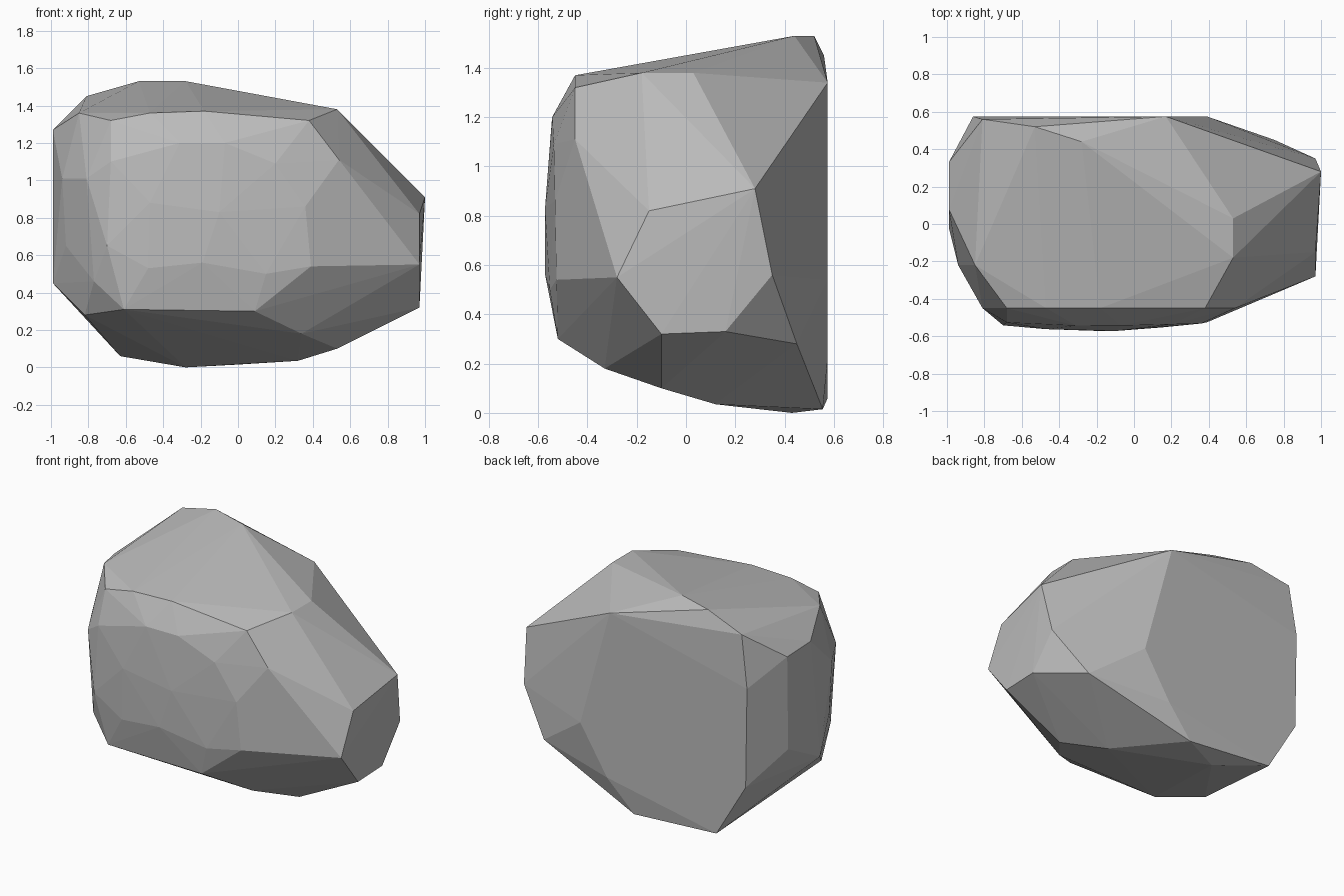
import bpy
import bmesh

default_cube = bpy.data.objects.get("Cube")
if default_cube:
    bpy.data.objects.remove(default_cube, do_unlink=True)


def make_material(name, colour):
    material = bpy.data.materials.new(name)
    material.use_nodes = True
    material.diffuse_color = colour
    material.node_tree.nodes["Principled BSDF"].inputs["Base Color"].default_value = colour
    return material


def across_x(x, corners):
    """Corners given as (y, z) on a plane facing sideways."""
    return [(x, y, z) for y, z in corners]


def across_y(y, corners):
    """Corners given as (x, z) on a plane facing front or back."""
    return [(x, y, z) for x, z in corners]


def bulging_front(corners):
    """Corners given as (x, z), laid on a shallow dome facing the front."""
    return [(x, -.575 + .13 * ((x + .2) ** 2 + (z - .72) ** 2), z) for x, z in corners]


def hull_object(name, points, material):
    """Wrap the corner points in a faceted shell and link it to the scene."""
    bm = bmesh.new()
    for point in points:
        bm.verts.new(point)
    result = bmesh.ops.convex_hull(bm, input=bm.verts[:])
    unused = {item for key in ("geom_interior", "geom_unused") for item in result[key]
              if isinstance(item, bmesh.types.BMVert)}
    bmesh.ops.delete(bm, geom=list(unused), context="VERTS")
    bmesh.ops.recalc_face_normals(bm, faces=bm.faces[:])
    mesh = bpy.data.meshes.new(name)
    bm.to_mesh(mesh)
    bm.free()
    mesh.materials.append(material)
    mesh.shade_flat()
    rock = bpy.data.objects.new(name, mesh)
    bpy.context.collection.objects.link(rock)
    return rock


# Flat split face at the back
back_face = across_y(.575, [(.17, 1.34), (.39, .54), (.19, .22),
                            (-.63, .06), (-.85, .43), (-.86, 1.1)])

# Blunt ends on either side
blunt_end = across_x(.97, [(-.15, .82), (-.28, .55), (-.1, .32), (.16, .33), (.35, .56)])
steep_end = across_x(-.99, [(.33, 1.26), (.32, .63), (.08, 1.27), (-.02, .45)])

# Faceted dome at the front
front_face = bulging_front([(-.68, 1.1), (-.31, 1.2), (-.07, 1.2), (.2, 1.09),
                            (.36, .86), (.39, .54), (.15, .5), (-.19, .56),
                            (-.48, .53), (-.7, .65), (-.47, .88), (-.1, .83)])

# Bevelled shoulders above and below the dome
upper_shoulder = across_y(-.45, [(-.18, 1.37), (-.47, 1.36), (-.68, 1.32),
                                 (.38, 1.32), (.54, 1.11), (-.81, 1.01), (-.77, .46)])
lower_shoulder = across_y(-.52, [(-.18, .33), (-.61, .31), (.09, .3)])
side_shoulder = across_y(-.22, [(-.94, 1.01), (-.92, .65), (-.85, 1.36)])

# Crest, with its slope toward the blunt end
crest = [(-.28, .44, 1.53), (-.53, .52, 1.53), (-.81, .56, 1.45),
         (.53, .03, 1.38), (.53, -.18, 1.38), (1, .28, .91)]

# Rounded underside
underside = [(-.28, .43, 0), (0, .555, .015), (.32, .12, .035), (.53, -.1, .1),
             (.34, -.33, .18), (-.82, -.28, .28), (.75, .45, .28)]

grey_stone = make_material("grey stone", (.5, .5, .5, 1))
hull_object("rock", back_face + blunt_end + steep_end + front_face + upper_shoulder
            + lower_shoulder + side_shoulder + crest + underside, grey_stone)
